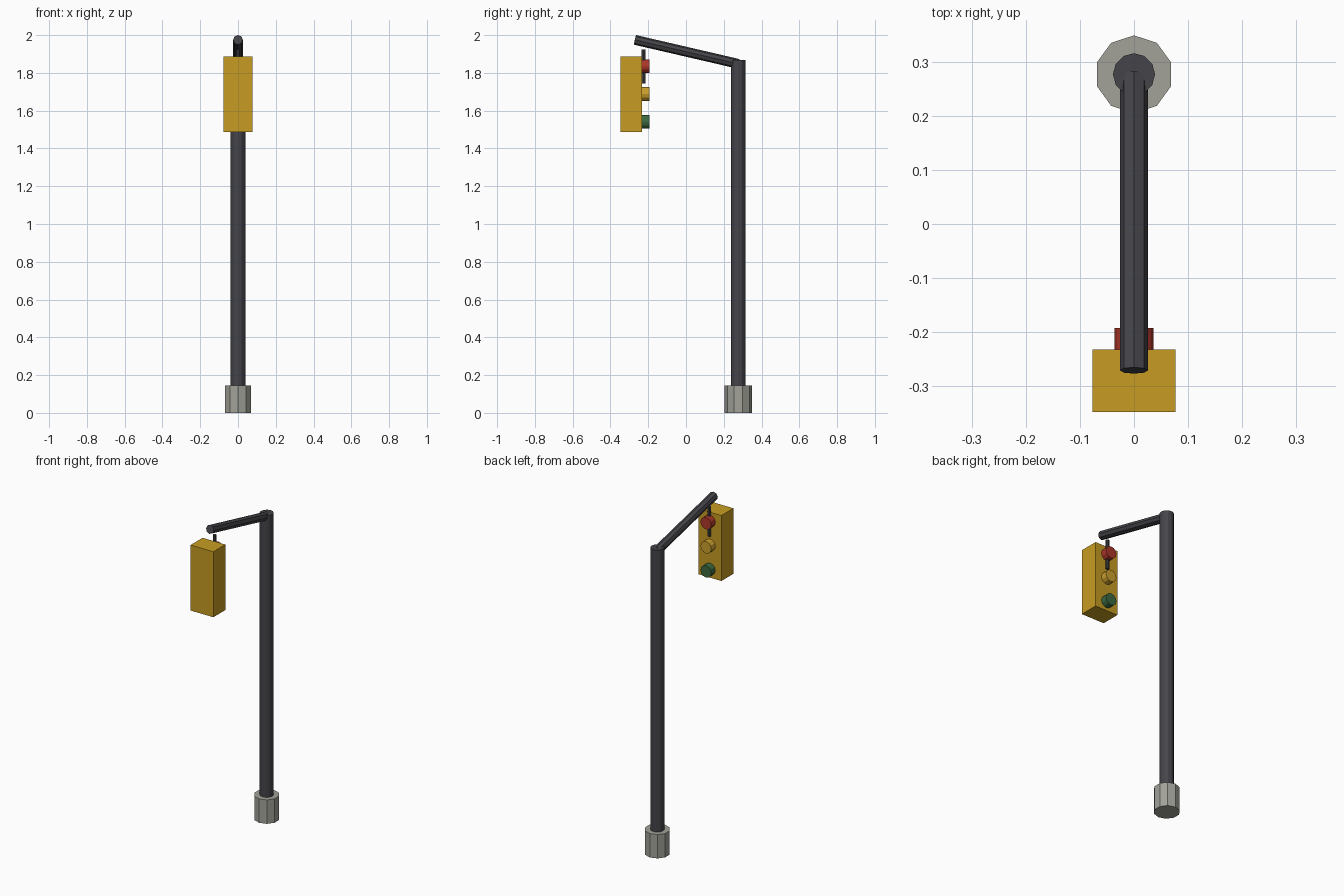
import bpy
from mathutils import Vector

cube = bpy.data.objects.get("Cube")
if cube:
    bpy.data.objects.remove(cube, do_unlink=True)


def material(name, rgb):
    mat = bpy.data.materials.new(name)
    mat.use_nodes = True
    mat.diffuse_color = (*rgb, 1)
    mat.node_tree.nodes["Principled BSDF"].inputs["Base Color"].default_value = (*rgb, 1)
    return mat


dark_metal = material("dark metal", (0.058, 0.058, 0.068))
concrete = material("concrete", (0.36, 0.36, 0.32))
housing_yellow = material("housing yellow", (0.57, 0.335, 0.016))
lamp_red = material("lamp red", (0.42, 0.037, 0.023))
lamp_amber = material("lamp amber", (0.60, 0.35, 0.025))
lamp_green = material("lamp green", (0.045, 0.14, 0.05))


def rod(name, start, end, radius, sides, mat):
    """Flat-sided cylinder between two points."""
    a, b = Vector(start), Vector(end)
    axis = b - a
    bpy.ops.mesh.primitive_cylinder_add(vertices=sides, radius=radius,
                                        depth=axis.length, location=(a + b) / 2)
    obj = bpy.context.object
    # All axes lie in the YZ plane, so this is a turn about X only
    obj.rotation_euler = Vector((0, 0, 1)).rotation_difference(axis).to_euler()
    obj.name = name
    obj.data.materials.append(mat)
    return obj


POLE_Y = 0.277
LAMP_Y = -0.232   # back face of the housing

# Footing and upright
rod("footing", (0, POLE_Y, 0), (0, POLE_Y, 0.146), 0.072, 10, concrete)
rod("pole", (0, POLE_Y, 0.02), (0, POLE_Y, 1.868), 0.039, 12, dark_metal)

# Sloping arm and hanger
rod("arm", (0, POLE_Y, 1.848), (0, -0.271, 1.975), 0.026, 8, dark_metal)
rod("hanger", (0, -0.225, 1.745), (0, -0.225, 1.925), 0.0105, 8, dark_metal)

# Signal housing
bpy.ops.mesh.primitive_cube_add(size=1, location=(0, -0.29, 1.688))
housing = bpy.context.object
housing.name = "signal_housing"
housing.scale = (0.154, 0.116, 0.4)
housing.data.materials.append(housing_yellow)

# Lamps, top to bottom
lamps = (("red_lamp", lamp_red), ("amber_lamp", lamp_amber), ("green_lamp", lamp_green))
for i, (name, mat) in enumerate(lamps):
    z = 1.835 - i * 0.147
    rod(name, (0, LAMP_Y - 0.02, z), (0, LAMP_Y + 0.04, z), 0.0365, 12, mat)
